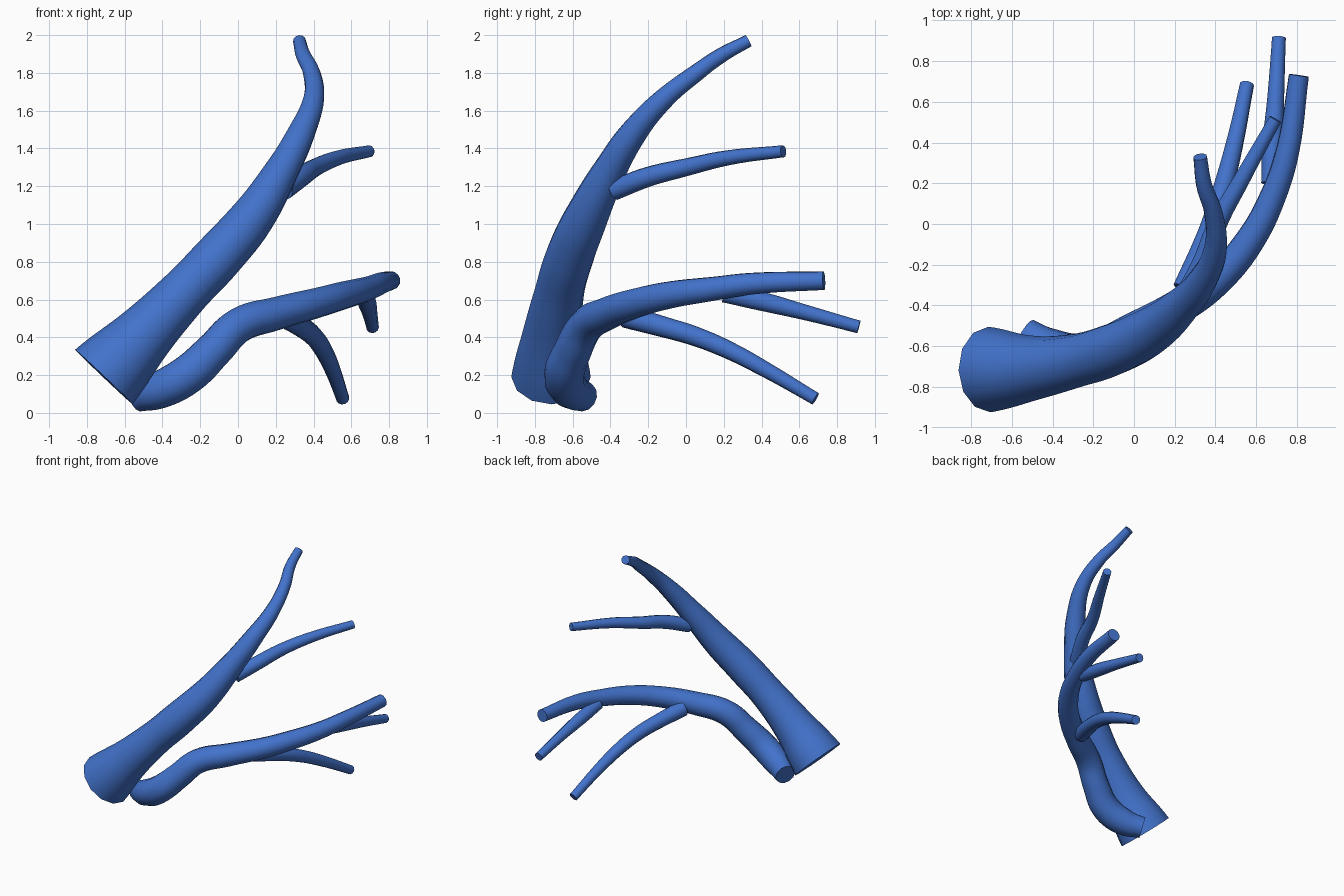
import bpy
import math

cube = bpy.data.objects.get("Cube")
if cube:
    bpy.data.objects.remove(cube, do_unlink=True)

BLUE = (0.055, 0.17, 0.6, 1.0)
bark = bpy.data.materials.new("bark_blue")
bark.use_nodes = True
bark.diffuse_color = BLUE
bark.node_tree.nodes["Principled BSDF"].inputs["Base Color"].default_value = BLUE


def limb(name, path):
    """Twelve-sided capped tube through (x, y, z, radius) points."""
    curve = bpy.data.curves.new(name, "CURVE")
    curve.dimensions = "3D"
    curve.bevel_depth = 1.0
    curve.bevel_resolution = 4
    curve.resolution_u = 6
    curve.use_fill_caps = True
    spline = curve.splines.new("BEZIER")
    spline.radius_interpolation = "CARDINAL"
    spline.bezier_points.add(len(path) - 1)
    for point, (x, y, z, r) in zip(spline.bezier_points, path):
        point.co = (x, y, z)
        point.radius = r
        point.handle_left_type = point.handle_right_type = "AUTO"
    obj = bpy.data.objects.new(name, curve)
    bpy.context.collection.objects.link(obj)
    curve.materials.append(bark)
    bpy.ops.object.select_all(action="DESELECT")
    obj.select_set(True)
    bpy.context.view_layer.objects.active = obj
    bpy.ops.object.convert(target="MESH")
    bpy.ops.object.shade_smooth_by_angle(angle=math.radians(45))


# Main stem, wide at the cut base and curling back at the tip
limb("trunk", [
    (-.71, -.715, .19, .21), (-.52, -.71, .39, .165), (-.3, -.675, .62, .134),
    (-.1, -.615, .83, .13), (.08, -.525, 1.04, .117), (.225, -.41, 1.27, .092),
    (.335, -.28, 1.48, .073), (.4, -.12, 1.66, .056), (.39, .055, 1.8, .046),
    (.345, .19, 1.895, .04), (.325, .33, 1.97, .034)])

# Second stem, bent near its base and sweeping backwards
limb("lower_branch", [
    (-.535, -.54, .085, .08), (-.42, -.61, .12, .1), (-.27, -.645, .2, .107),
    (-.13, -.6, .33, .1), (0, -.53, .46, .095), (.2, -.42, .525, .088),
    (.41, -.27, .58, .08), (.57, -.08, .625, .073), (.68, .13, .655, .065),
    (.755, .36, .685, .058), (.81, .73, .7, .05)])

# Side twigs
limb("upper_twig", [
    (.24, -.38, 1.18, .055), (.335, -.2, 1.25, .053), (.41, 0, 1.3, .047),
    (.53, .22, 1.35, .04), (.695, .515, 1.385, .032)])
limb("long_lower_twig", [
    (.25, -.32, .51, .06), (.345, -.1, .45, .055), (.4, .05, .405, .052),
    (.45, .22, .335, .048), (.5, .42, .23, .042), (.555, .685, .075, .035)])
limb("short_lower_twig", [
    (.67, .2, .63, .045), (.68, .38, .595, .05), (.695, .6, .54, .042),
    (.712, .915, .455, .034)])
